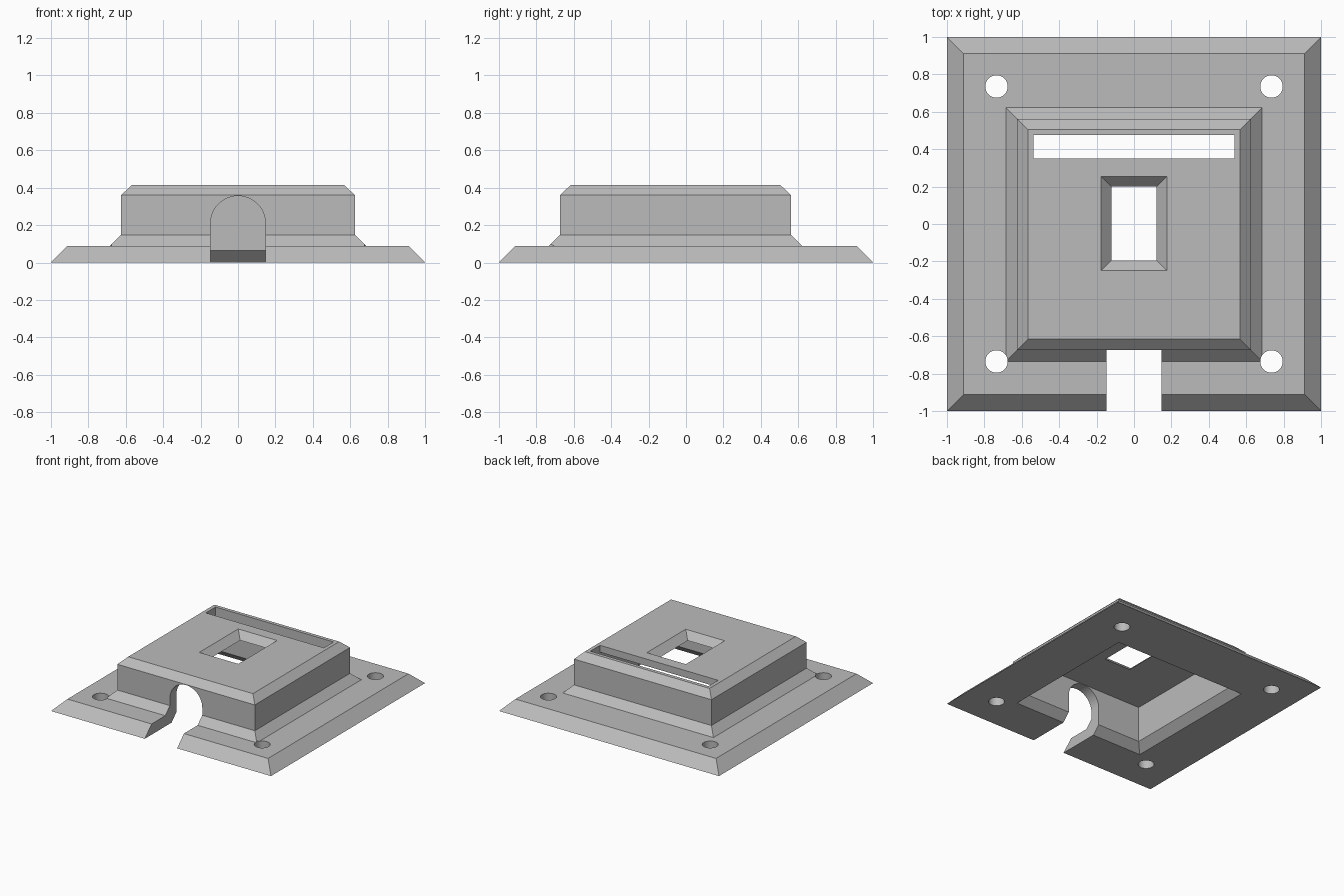
import bpy
import bmesh
import math

cube = bpy.data.objects.get("Cube")
if cube:
    bpy.data.objects.remove(cube, do_unlink=True)

# Single matte grey for the whole part
grey = bpy.data.materials.new("matte_grey")
grey.use_nodes = True
grey.diffuse_color = (0.5, 0.5, 0.5, 1)
shader = next(n for n in grey.node_tree.nodes if n.type == "BSDF_PRINCIPLED")
shader.inputs["Base Color"].default_value = (0.5, 0.5, 0.5, 1)
shader.inputs["Roughness"].default_value = 0.7


def loft(name, rings):
    """Closed solid through a list of equal-length point rings."""
    bm = bmesh.new()
    loops = [[bm.verts.new(p) for p in ring] for ring in rings]
    n = len(loops[0])
    for low, high in zip(loops, loops[1:]):
        for i in range(n):
            j = (i + 1) % n
            bm.faces.new((low[i], low[j], high[j], high[i]))
    bm.faces.new(loops[0][::-1])
    bm.faces.new(loops[-1])
    bmesh.ops.recalc_face_normals(bm, faces=bm.faces[:])
    mesh = bpy.data.meshes.new(name)
    bm.to_mesh(mesh)
    bm.free()
    mesh.materials.append(grey)
    obj = bpy.data.objects.new(name, mesh)
    bpy.context.scene.collection.objects.link(obj)
    return obj


def rect(hx, hy, z, cy=0.0):
    return [(sx * hx, cy + sy * hy, z)
            for sx, sy in ((-1, -1), (1, -1), (1, 1), (-1, 1))]


def circle(x, y, z, r, n=32):
    return [(x + r * math.cos(2 * math.pi * i / n),
             y + r * math.sin(2 * math.pi * i / n), z) for i in range(n)]


def combine(target, other, operation):
    """Apply a boolean and discard the helper solid."""
    mod = target.modifiers.new(operation.lower(), "BOOLEAN")
    mod.operation = operation
    mod.solver = "EXACT"
    mod.object = other
    other.hide_render = True
    bpy.context.view_layer.update()
    graph = bpy.context.evaluated_depsgraph_get()
    result = bpy.data.meshes.new_from_object(target.evaluated_get(graph))
    target.modifiers.clear()
    target.data = result
    bpy.data.objects.remove(other, do_unlink=True)


HOUSING_Y = -0.056


def housing_ring(half, z):
    return rect(half, half - 0.007, z, HOUSING_Y)


# Bevelled mounting plate
cover = loft("mounting_cover", [rect(1, 1, 0), rect(0.912, 0.912, 0.088)])

# Raised housing with flared foot and chamfered roof
housing = loft("housing", [housing_ring(h, z) for h, z in
               ((0.685, 0.04), (0.685, 0.088), (0.625, 0.148),
                (0.625, 0.36), (0.567, 0.415))])
combine(cover, housing, "UNION")

# Hollow interior, flared at its open underside
cavity = loft("cavity_cutter", [housing_ring(h, z) for h, z in
              ((0.603, -0.05), (0.603, 0), (0.54, 0.063), (0.54, 0.358))])
combine(cover, cavity, "DIFFERENCE")

# Round-topped cable opening at the front
R, SPRING = 0.147, 0.209
outline = [(-R, -0.1), (R, -0.1)]
outline += [(R * math.cos(math.pi * i / 24), SPRING + R * math.sin(math.pi * i / 24))
            for i in range(25)]
arch = loft("arch_cutter", [[(x, y, z) for x, z in outline] for y in (-1.1, -0.5)])
combine(cover, arch, "DIFFERENCE")

# Window with sloping sides through the roof
window = loft("window_cutter", [rect(hx, hy, z, 0.003) for hx, hy, z in
              ((0.12, 0.197, 0.3), (0.12, 0.197, 0.358),
               (0.177, 0.252, 0.415), (0.197, 0.272, 0.435))])
combine(cover, window, "DIFFERENCE")

# Long slot near the back of the roof
slot = loft("slot_cutter", [rect(0.537, 0.063, z, 0.412) for z in (0.3, 0.5)])
combine(cover, slot, "DIFFERENCE")

# Four screw holes
for sx in (-1, 1):
    for sy in (-1, 1):
        hole = loft("hole_cutter", [circle(sx * 0.735, sy * 0.735, z, 0.06)
                                    for z in (-0.1, 0.3)])
        combine(cover, hole, "DIFFERENCE")

# Smooth only the curved walls
bpy.ops.object.select_all(action="DESELECT")
cover.select_set(True)
bpy.context.view_layer.objects.active = cover
bpy.ops.object.shade_smooth_by_angle(angle=math.radians(20))
